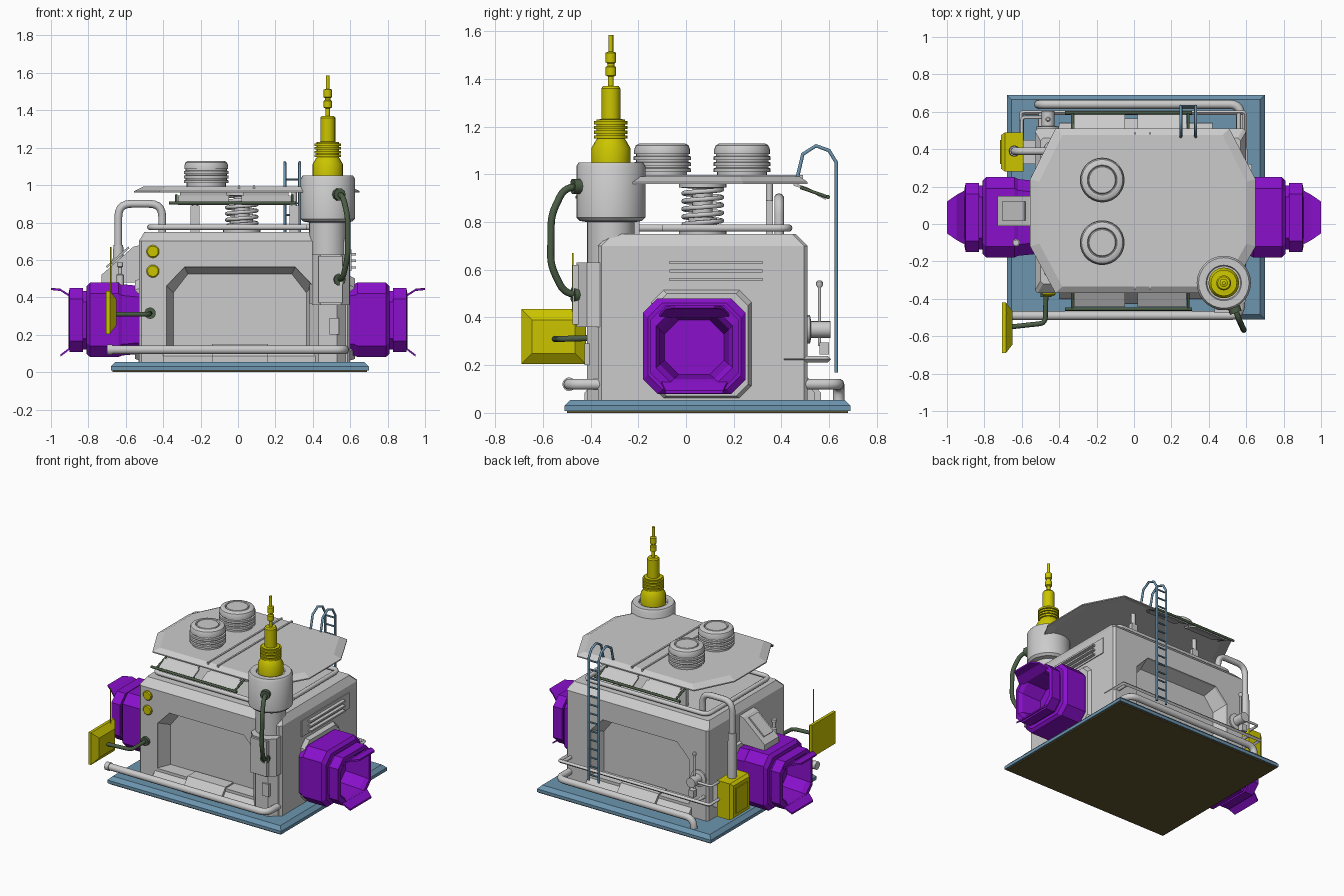
import bpy, bmesh
from math import cos, sin, pi
from mathutils import Vector as V

if "Cube" in bpy.data.objects:
    bpy.data.objects.remove(bpy.data.objects["Cube"])


def mat(name, c):
    m = bpy.data.materials.new(name)
    m.diffuse_color = (*c, 1)
    m.use_nodes = True
    m.node_tree.nodes["Principled BSDF"].inputs["Base Color"].default_value = m.diffuse_color
    return m


BLUE = mat("blue", (0.15, 0.30, 0.43))
PURPLE = mat("purple", (0.25, 0.005, 0.6))
YELLOW = mat("yellow", (0.6, 0.56, 0.0))
GREEN = mat("green", (0.07, 0.11, 0.06))
OLIVE = mat("olive", (0.11, 0.09, 0.03))


def loft(name, rings, axis='z', m=None, smooth=False):
    """Skin a list of (position, outline) sections along an axis, capped."""
    place = {'z': lambda a, b, t: (a, b, t), 'x': lambda a, b, t: (t, a, b),
             'y': lambda a, b, t: (a, t, b)}[axis]
    bm = bmesh.new()
    loops = [[bm.verts.new(place(a, b, t)) for a, b in o] for t, o in rings]
    n = len(loops[0])
    for p, q in zip(loops, loops[1:]):
        for i in range(n):
            bm.faces.new((p[i], p[(i + 1) % n], q[(i + 1) % n], q[i]))
    bm.faces.new(loops[0])
    bm.faces.new(loops[-1])
    bmesh.ops.recalc_face_normals(bm, faces=bm.faces)
    me = bpy.data.meshes.new(name)
    bm.to_mesh(me)
    bm.free()
    ob = bpy.data.objects.new(name, me)
    bpy.context.collection.objects.link(ob)
    if m:
        me.materials.append(m)
    if smooth:
        select(ob)
        bpy.ops.object.shade_smooth_by_angle(angle=0.6)
    return ob


def select(ob):
    bpy.ops.object.select_all(action='DESELECT')
    ob.select_set(True)
    bpy.context.view_layer.objects.active = ob


def rect(a0, a1, b0, b1, c=0.0):
    """Rectangle outline, with cut corners if c is given."""
    if not c:
        return [(a0, b0), (a1, b0), (a1, b1), (a0, b1)]
    return [(a0 + c, b0), (a1 - c, b0), (a1, b0 + c), (a1, b1 - c),
            (a1 - c, b1), (a0 + c, b1), (a0, b1 - c), (a0, b0 + c)]


def box(name, x0, x1, y0, y1, z0, z1, m=None):
    return loft(name, [(z0, rect(x0, x1, y0, y1)), (z1, rect(x0, x1, y0, y1))], 'z', m)


def lathe(name, a, b, prof, axis='z', m=None, n=28):
    """Round part: prof is (radius, position) along the axis."""
    return loft(name, [(t, [(a + r * cos(2 * pi * i / n), b + r * sin(2 * pi * i / n))
                            for i in range(n)]) for r, t in prof], axis, m, True)


def tube(name, pts, r, m=None, bend=0.0, res=3):
    """Pipe along a path with rounded bends."""
    pts = [V(p) for p in pts]
    path = [pts[0]]
    for a, p, b in zip(pts, pts[1:], pts[2:]):
        if bend:
            s, e = p + (a - p).normalized() * bend, p + (b - p).normalized() * bend
            path += [s * (1 - t) ** 2 + p * 2 * t * (1 - t) + e * t * t
                     for t in (0, .2, .4, .6, .8, 1)]
        else:
            path.append(p)
    path.append(pts[-1])
    cu = bpy.data.curves.new(name, 'CURVE')
    cu.dimensions, cu.bevel_depth, cu.bevel_resolution, cu.use_fill_caps = '3D', r, res, True
    sp = cu.splines.new('POLY')
    sp.points.add(len(path) - 1)
    for q, p in zip(sp.points, path):
        q.co = (*p, 1)
    if m:
        cu.materials.append(m)
    ob = bpy.data.objects.new(name, cu)
    bpy.context.collection.objects.link(ob)
    select(ob)
    bpy.ops.object.convert(target='MESH')
    bpy.ops.object.shade_smooth_by_angle(angle=0.8)


# Base plate
loft("base_plate", [(.008, rect(-.68, .70, -.51, .69)), (.03, rect(-.68, .70, -.51, .69)),
                    (.055, rect(-.655, .675, -.485, .665))], 'z', BLUE)
box("base_underside", -.67, .69, -.5, .68, 0, .01, OLIVE)

# Main housing with a tapered opening front and back
body = loft("housing", [(.05, rect(-.53, .6, -.37, .51, .015)), (.70, rect(-.53, .6, -.37, .51, .015)),
                        (.75, rect(-.50, .57, -.32, .46, .015))])


def arch(g):
    return [(-.37 - g, .14), (.39 + g, .14), (.39 + g, .45 + g), (.30 + g / 2, .55 + g),
            (-.28 - g / 2, .55 + g), (-.37 - g, .45 + g)]


for side, y, d in (("front", -.37, 1), ("back", .51, -1)):
    cut = loft(side + "_opening_cutter", [(y - d * .02, arch(.014)), (y + d * .015, arch(.01)),
                                          (y + d * .10, arch(-.025))], 'y')
    cut.hide_render = True
    cut.hide_viewport = True
    b = body.modifiers.new(side + "_opening", 'BOOLEAN')
    b.object, b.operation, b.solver = cut, 'DIFFERENCE', 'EXACT'
    # Sloped sill and step under each opening
    for part, x0, x1, out, h in (("sill", -.40, .42, .03, .12), ("step", -.14, .16, .055, .15)):
        o = [(y + d * .09, .05), (y - d * out, .05), (y - d * out, .085), (y, h), (y + d * .09, h)]
        loft(f"{side}_{part}", [(x0, o), (x1, o)], 'x')

# Roof plate with drooping rim and seam


def octa(s):
    o = [(-.42, .51), (.51, .51), (.65, .24), (.65, -.12), (.51, -.37), (-.42, -.37), (-.555, -.12), (-.555, .24)]
    return [(.047 + (x - .047) * s, .07 + (y - .07) * s) for x, y in o]


loft("roof", [(.972, octa(.9)), (.96, octa(1)), (.968, octa(1)), (.992, octa(.92))])
for x in (0, .08):
    box("roof_seam", x, x + .012, -.35, .49, .975, .997)

# Roof vents
for y in (.235, -.1):
    prof = [(.105, .985), (.105, 1.01)]
    for k in range(3):
        z = 1.01 + .025 * k
        prof += [(.12, z), (.12, z + .015), (.11, z + .018), (.11, z + .025)]
    prof += [(.117, 1.085), (.117, 1.105), (.11, 1.122), (.095, 1.13), (.08, 1.13), (.075, 1.122), (.07, 1.13)]
    lathe("roof_vent", -.17, y, prof)

# Awnings under the roof edge
for y, d in ((-.37, -1), (.51, 1)):
    for x0, x1 in ((-.31, -.06), (.03, .27)):
        for k, (w, y0, z0, y1, z1) in enumerate(((.0, -.06, .965, .0, .945), (.012, .0, .945, .075, .905))):
            o = [(y + d * y0, z0), (y + d * y1, z1), (y + d * y1, z1 - .012), (y + d * y0, z0 - .012)]
            loft("awning_panel", [(x0 - w, o), (x1 + w, o)], 'x')
    tube("awning_rod", [(-.37, y + d * .085, .905), (.31, y + d * .085, .905)], .009, GREEN)
    for x in (-.33, .29):
        tube("awning_arm", [(x, y - d * .03, .945), (x, y + d * .085, .905)], .007, GREEN)

# Roof supports: spring strut and corner posts
lathe("strut", .02, .07, [(.1, .745), (.1, .765), (.06, .765), (.06, .82), (.042, .82), (.042, .94),
                          (.1, .945), (.1, .97)])
tube("spring", [(.02 + .08 * cos(t * pi / 8), .07 + .08 * sin(t * pi / 8), .765 + .18 * t / 88)
                for t in range(89)], .01)
for x in (-.23, .3):
    for y in (-.21, .35):
        box("roof_post", x - .025, x + .025, y - .015, y + .015, .745, .89)
        tube("roof_post_rod", [(x, y, .88), (x, y, .97)], .015)

# Rail around the housing top
tube("top_rail", [(.37, -.28, .775), (-.47, -.28, .775), (-.47, .43, .775), (.5, .43, .775), (.5, -.1, .775)],
     .016, None, .05)

# Low pipe wrapping the base
tube("base_pipe", [(-.69, -.49, .12), (.57, -.49, .12), (.57, .64, .12), (-.51, .64, .12), (-.51, .64, .05)],
     .024, None, .06)
lathe("pipe_end", -.49, .12, [(.028, -.7), (.028, -.67)], 'x')

# Rear bar
tube("rear_bar", [(.59, .41, .225), (.59, .595, .225), (-.6, .595, .225), (-.6, .42, .225)], .013, None, .01, 0)
for x in (-.5, .56):
    tube("rear_bar_bracket", [(x, .5, .225), (x, .595, .225)], .012)

# Corner tower
X, Y = .48, -.315
tower = [(.05, .1), (.37, .1)]
loft("tower_foot", [(z, rect(X - r, X + r, Y - r, Y + r, .05)) for z, r in tower])
lathe("tower_column", X, Y, [(.1, .36), (.1, .80), (.13, .805), (.145, .82), (.145, 1.035), (.135, 1.05),
                             (.095, 1.05), (.09, 1.04)])
loft("tower_collar", [(.36, rect(.395, .595, -.46, -.2, .045)), (.63, rect(.395, .595, -.46, -.2, .045))])
box("tower_collar_plate", .43, .56, -.475, -.45, .37, .62)
box("tower_hatch", .49, .54, -.425, -.40, .2, .29)

# Antenna on the tower
prof = [(.082, 1.04), (.082, 1.11), (.062, 1.145), (.058, 1.15)]
for k in range(4):
    z = 1.15 + .02 * k
    prof += [(.07, z), (.07, z + .013), (.06, z + .013), (.06, z + .02)]
prof += [(.04, 1.232), (.04, 1.36), (.033, 1.37), (.012, 1.37), (.012, 1.41), (.022, 1.415), (.022, 1.45),
         (.015, 1.455), (.015, 1.465), (.022, 1.47), (.022, 1.51), (.01, 1.515), (.01, 1.585)]
lathe("antenna", X, Y, prof, 'z', YELLOW, 20)

# Hose on the tower
tube("hose", [(.53, -.42, .95), (.56, -.51, .945), (.587, -.565, .83), (.587, -.568, .62), (.56, -.51, .5),
              (.53, -.42, .495)], .015, GREEN, .045)
for z in (.95, .495):
    tube("hose_socket", [(.525, -.42, z), (.545, -.475, z)], .033, GREEN)

# Side ducts, one on each side
for s, n in ((-1, "left"), (1, "right")):
    def R(g, c=.06):
        return rect(-.18 + g, .25 - g, .08 + g * .9, .48 - g, c)
    ducts = [(.52, R(.02)), (.62, R(.01)), (.64, R(0)), (.79, R(0)), (.81, R(.02)), (.81, R(.045)), (.83, R(.045)),
             (.83, R(.03)), (.90, R(.03)), (.905, R(.055)), (.88, R(.07)), (.74, R(.09))]
    loft(n + "_duct", [(s * t, o) for t, o in ducts], 'x', PURPLE)

    def flap(y, z, w):
        return rect(y - w, y + w, z - .006, z + .006)
    loft(n + "_duct_top_flap", [(s * .895, flap(.035, .405, .15)), (s * .95, flap(.035, .44, .12)),
                                (s * 1.0, flap(.035, .445, .085))], 'x', PURPLE)
    loft(n + "_duct_bottom_flap", [(s * .895, flap(.035, .13, .14)), (s * .95, flap(.035, .088, .12))], 'x', PURPLE)
loft("right_duct_frame", [(.59, rect(-.15, .28, .06, .52, .05)), (.625, rect(-.13, .26, .07, .5, .05))], 'x')
loft("left_duct_frame", [(-.52, rect(-.15, .28, .06, .5, .05)), (-.55, rect(-.13, .26, .07, .49, .05))], 'x')

# Cooling fins on the right side
for z in (.56, .595, .63):
    box("cooling_fin", .59, .63, -.07, .32, z - .006, z + .006)
box("fin_panel", .59, .606, -.14, .40, .54, .655)

# Left console
o = [(-.52, .68), (-.56, .67), (-.73, .52), (-.73, .48), (-.52, .48)]
loft("console", [(-.01, o), (.15, o)], 'y')
loft("console_screen", [(y, [(-.58, .663), (-.70, .557), (-.707, .565), (-.587, .671)]) for y in (.02, .12)], 'y')
lathe("console_knob", -.63, -.1, [(.02, .46), (.02, .52), (.01, .525), (.01, .56), (.016, .565), (.016, .585)])

# Yellow control box with its conduit
loft("control_box", [(-.59, rect(.28, .49, .10, .36)), (-.69, rect(.28, .49, .10, .36)),
                     (-.71, rect(.295, .475, .115, .345))], 'x', YELLOW)
box("control_box_door", -.717, -.70, .32, .45, .14, .32, YELLOW)
box("control_box_mount", -.6, -.5, .32, .45, .14, .3)
tube("conduit", [(-.64, .39, .34), (-.64, .39, .90), (-.405, .39, .90), (-.405, .39, .75)], .021, None, .07)
lathe("conduit_sleeve", -.64, .39, [(.03, .36), (.03, .6), (.026, .68)])

# Valve and tap on the back corner
lathe("valve", -.46, .35, [(.06, .50), (.06, .52), (.035, .525), (.035, .605)], 'y', None, 16)
tube("valve_lever", [(-.46, .56, .28), (-.46, .56, .54)], .007)
lathe("valve_lever_knob", -.46, .56, [(.008, .525), (.014, .535), (.014, .548), (.008, .555)])
box("tap", -.48, -.44, .56, .60, .245, .295)
tube("valve_line", [(-.46, .57, .35), (-.6, .57, .35), (-.6, .47, .35)], .009, None, .02)

# Tilted sign panel on an arm
loft("sign_panel", [(t, [(y, z) for y, z in rect(-.69 + g, -.42 - g, .205 + g, .435 - g)])
                    for t, g in ((-.705, .0), (-.685, .0), (-.65, .045))], 'x', YELLOW)
tube("sign_aerial", [(-.68, -.475, .42), (-.68, -.475, .67)], .004, YELLOW)
tube("sign_arm", [(-.47, -.36, .315), (-.475, -.53, .31), (-.66, -.55, .31)], .013, GREEN, .03)
lathe("sign_arm_socket", -.47, .315, [(.03, -.35), (.03, -.39)], 'y', GREEN)

# Front lamps
for z in (.645, .54):
    lathe("front_lamp", -.455, z, [(.034, -.36), (.034, -.378), (.028, -.384)], 'y', YELLOW)

# Rear ladder with hooped top
for x in (.25, .33):
    tube("ladder_rail", [(x, .63, .17), (x, .63, 1.05), (x, .60, 1.10), (x, .545, 1.12), (x, .49, 1.085),
                         (x, .465, .98)], .008, BLUE)
for k in range(14):
    tube("ladder_rung", [(.25, .63, .21 + .063 * k), (.33, .63, .21 + .063 * k)], .006, BLUE, 0, 1)
